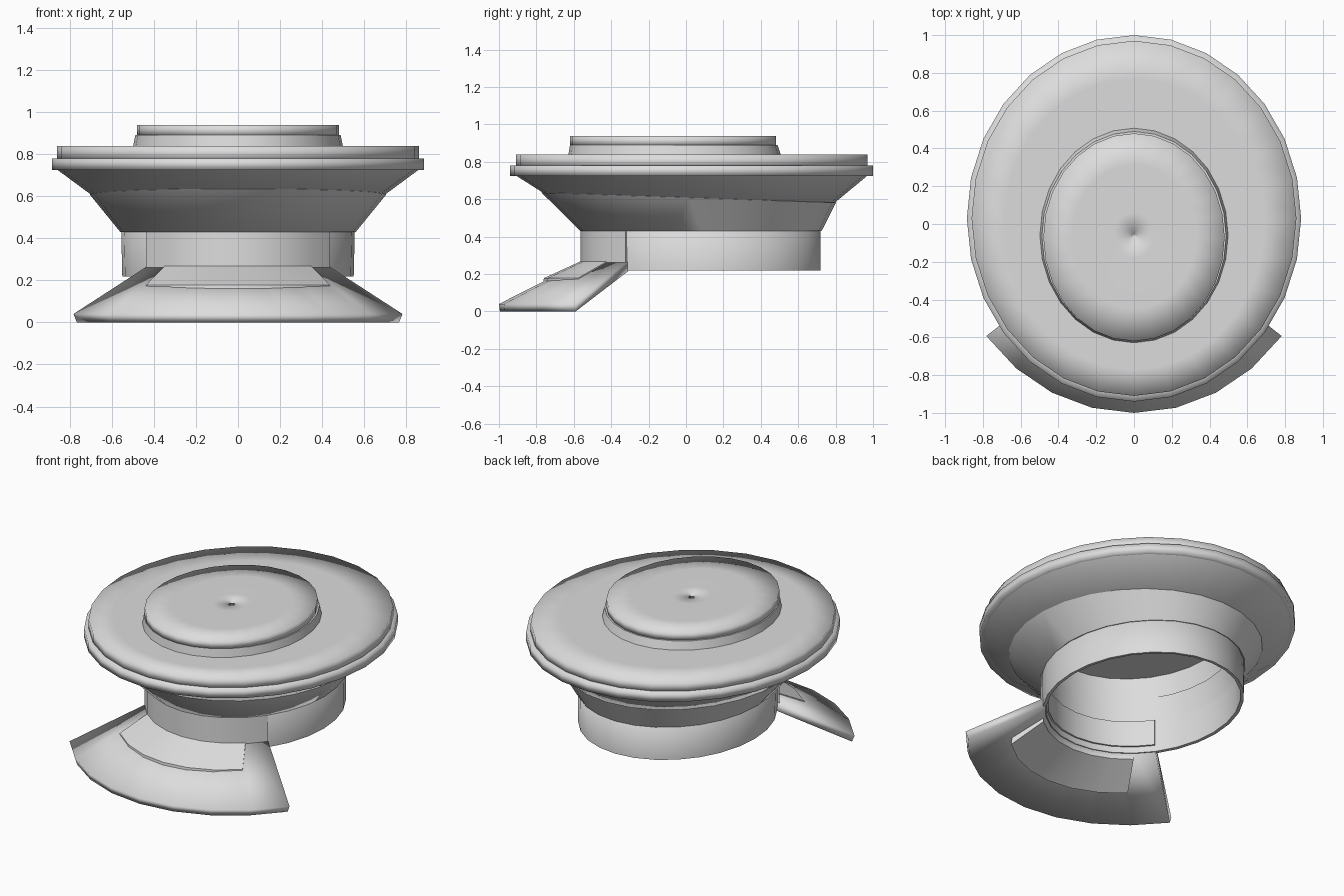
import bpy, bmesh, math

if "Cube" in bpy.data.objects:
    bpy.data.objects.remove(bpy.data.objects["Cube"])

SEG = 28
STEP = 2 * math.pi / SEG

gray = bpy.data.materials.new("light gray")
gray.diffuse_color = (0.72, 0.72, 0.72, 1)
gray.use_nodes = True
gray.node_tree.nodes["Principled BSDF"].inputs["Base Color"].default_value = gray.diffuse_color


def point(rx, ry, cy, z, i, tilt=0.0):
    """Point on an ellipse; i = 0 is the front (-y) and tilt lowers the back."""
    a = i * STEP
    return (rx * math.sin(a), cy - ry * math.cos(a), z + tilt * math.cos(a))


def finish(name, bm, smooth=None):
    bmesh.ops.recalc_face_normals(bm, faces=bm.faces)
    mesh = bpy.data.meshes.new(name)
    bm.to_mesh(mesh)
    bm.free()
    mesh.materials.append(gray)
    ob = bpy.data.objects.new(name, mesh)
    bpy.context.collection.objects.link(ob)
    bpy.context.view_layer.objects.active = ob
    ob.select_set(True)
    if smooth is None:
        bpy.ops.object.shade_smooth()
    else:
        bpy.ops.object.shade_smooth_by_angle(angle=math.radians(smooth))
    ob.select_set(False)
    return ob


def loft(name, rings, smooth=None, closed=False):
    """Skin a stack of elliptical rings; cap the ends, or join them if closed."""
    bm = bmesh.new()
    rows = [[bm.verts.new(point(*r[:4], i, *r[4:])) for i in range(SEG)] for r in rings]
    for a, b in zip(rows, rows[1:] + rows[:1] if closed else rows[1:]):
        for i in range(SEG):
            j = (i + 1) % SEG
            bm.faces.new((a[i], a[j], b[j], b[i]))
    if not closed:
        for row, r in ((rows[0], rings[0]), (rows[-1], rings[-1])):
            tip = bm.verts.new((0, r[2], r[3]))
            for i in range(SEG):
                bm.faces.new((row[i], row[(i + 1) % SEG], tip))
    return finish(name, bm, smooth)


def arc_slab(name, section, half, smooth=35):
    """Sweep a closed cross-section around the front, 2 * half segments wide."""
    bm = bmesh.new()
    cols = [[bm.verts.new(point(*s, i)) for s in section] for i in range(-half, half + 1)]
    n = len(section)
    for a, b in zip(cols, cols[1:]):
        for k in range(n):
            m = (k + 1) % n
            bm.faces.new((a[k], b[k], b[m], a[m]))
    bm.faces.new(cols[0])
    bm.faces.new(cols[-1])
    return finish(name, bm, smooth)


# Head band: open tube whose inner wall runs up to the brim
loft("head_band", [
    (0.51, 0.58, 0.03, 0.73),
    (0.53, 0.615, 0.08, 0.43),
    (0.53, 0.615, 0.085, 0.22),
    (0.55, 0.635, 0.085, 0.218),
    (0.555, 0.64, 0.08, 0.43),
    (0.535, 0.62, 0.07, 0.45),
], 60, closed=True)

# Lower and upper flared sides, each smooth with a crease between them
loft("lower_flare", [
    (0.53, 0.615, 0.08, 0.43),
    (0.56, 0.645, 0.08, 0.43),
    (0.705, 0.787, 0.015, 0.608, 0.027),
    (0.67, 0.75, 0.015, 0.615, 0.027),
    (0.51, 0.59, 0.05, 0.58),
], 50, closed=True)
loft("upper_flare", [
    (0.67, 0.75, 0.015, 0.608, 0.027),
    (0.70, 0.78, 0.015, 0.608, 0.027),
    (0.865, 0.945, 0.03, 0.73),
    (0.67, 0.75, 0.02, 0.74),
], 50, closed=True)

# Brim rim with a smaller smooth disc on top
loft("brim_rim", [
    (0.84, 0.92, 0.03, 0.725),
    (0.885, 0.97, 0.03, 0.725),
    (0.885, 0.97, 0.03, 0.78),
    (0.84, 0.92, 0.03, 0.78),
])
loft("brim_top", [
    (0.86, 0.94, 0.03, 0.77),
    (0.86, 0.94, 0.03, 0.838),
    (0.69, 0.77, 0.0, 0.838),
    (0.47, 0.54, -0.06, 0.838),
])

# Raised crown: tapered base, then a disc with a tiny centre dimple
loft("crown_base", [
    (0.50, 0.57, -0.06, 0.83),
    (0.488, 0.555, -0.065, 0.89),
], 40)
loft("crown_disc", [
    (0.48, 0.55, -0.07, 0.885),
    (0.48, 0.55, -0.07, 0.938),
    (0.33, 0.38, -0.065, 0.938),
    (0.11, 0.12, -0.06, 0.938),
    (0.012, 0.012, -0.06, 0.936),
    (0.006, 0.006, -0.06, 0.915),
])

# Sloping visor
arc_slab("visor", [
    (0.55, 0.63, 0.08, 0.268),
    (1.00, 1.08, 0.08, 0.04),
    (0.98, 1.075, 0.08, 0.0),
    (0.53, 0.61, 0.08, 0.222),
], 4, None)

# Panel standing slightly proud of the visor on both faces
arc_slab("visor_panel", [
    (0.55, 0.63, 0.08, 0.274),
    (0.70, 0.84, 0.08, 0.178),
    (0.71, 0.85, 0.08, 0.075),
    (0.55, 0.63, 0.08, 0.19),
], 3)

# Strap wrapped around the front of the band, inside and out
arc_slab("front_strap", [
    (0.560, 0.645, 0.08, 0.26),
    (0.560, 0.645, 0.08, 0.43),
    (0.517, 0.60, 0.08, 0.425),
    (0.517, 0.60, 0.08, 0.26),
], 4)
